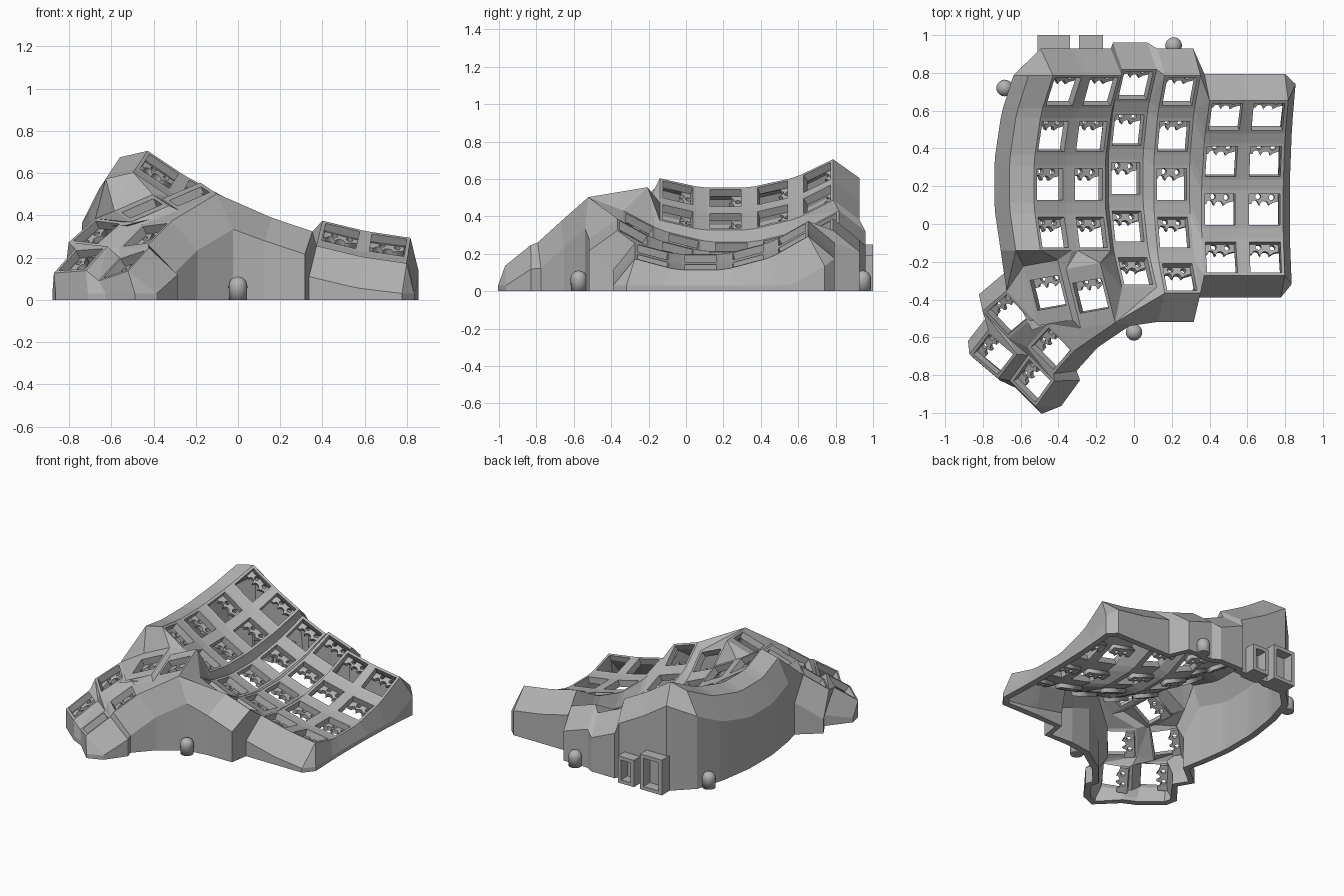
import bpy, bmesh, math
from mathutils import Matrix, Vector

cube = bpy.data.objects.get("Cube")
if cube:
    bpy.data.objects.remove(cube)

mat = bpy.data.materials.new("matte grey")
GREY = (0.45, 0.45, 0.45, 1)
mat.diffuse_color = GREY
mat.use_nodes = True
mat.node_tree.nodes["Principled BSDF"].inputs["Base Color"].default_value = GREY

T = Matrix.Translation
HOLE, HALF, LONG, THICK = 0.083, 0.1, 0.165, 0.045
REACH, DROP = 0.062, 0.175


def rot(deg, axis):
    return Matrix.Rotation(math.radians(deg), 4, axis)


def make_object(name, bm):
    mesh = bpy.data.meshes.new(name)
    bm.to_mesh(mesh)
    bm.free()
    mesh.materials.append(mat)
    obj = bpy.data.objects.new(name, mesh)
    bpy.context.collection.objects.link(obj)
    return obj


# Key positions: a bowl of columns, tilted sideways
def finger_frame(col, row, row_radius=0.98, col_radius=2.75):
    shift = (0, 0, 0)
    if col == 2:
        shift = (0, 0.032, -0.05)
    elif col >= 4:
        shift = (0, -0.133, 0.062)
    return (T((-0.024, 0.21, 0.27)) @ rot(23.5, 'Y') @ T(shift)
            @ T((0, 0, col_radius)) @ rot(5 * (2 - col), 'Y') @ T((0, 0, -col_radius))
            @ T((0, 0, row_radius)) @ rot(15 * (2 - row), 'X') @ T((0, 0, -row_radius)))


def thumb_frame(x, y, z, rx, ry, rz):
    return T((x, y, z)) @ rot(rz, 'Z') @ rot(ry, 'Y') @ rot(rx, 'X')


ROWS = [4, 4, 5, 5, 4, 4]
frames = {(c, r): finger_frame(c, r) for c in range(6) for r in range(ROWS[c])}
frames["R"] = thumb_frame(-0.23, -0.38, 0.49, 10, -23, 10)      # upper pair
frames["L"] = thumb_frame(-0.455, -0.365, 0.433, 10, -23, 10)
frames["MR"] = thumb_frame(-0.44, -0.66, 0.308, -6, -34, 48)    # middle pair
frames["ML"] = thumb_frame(-0.67, -0.48, 0.32, 6, -34, 40)
frames["BR"] = thumb_frame(-0.54, -0.83, 0.168, -16, -33, 54)   # lower pair
frames["BL"] = thumb_frame(-0.745, -0.69, 0.19, -4, -35, 52)

CORNERS = {"tl": (-1, 1), "tr": (1, 1), "br": (1, -1), "bl": (-1, -1)}
bm = bmesh.new()
V = {}


def face(*verts):
    unique = list(dict.fromkeys(verts))
    if len(unique) > 2:
        return bm.faces.new(unique)


def pts(key, names):
    return [V[key, n] for n in names.split()]


def strip(verts):
    for tri in zip(verts, verts[1:], verts[2:]):
        face(*tri)


# Square mounting rings
for key, m in frames.items():
    hy = LONG if key in ("R", "L") else HALF
    outer, inner = [], []
    for name, (sx, sy) in CORNERS.items():
        V[key, name] = bm.verts.new(m @ Vector((sx * HALF, sy * hy, 0)))
        outer.append(V[key, name])
        inner.append(bm.verts.new(m @ Vector((sx * HOLE, sy * HOLE, 0))))
    for i in range(4):
        j = (i + 1) % 4
        face(outer[i], outer[j], inner[j], inner[i])


# Webs between neighbouring rings
def side_web(a, b):
    strip(pts(a, "tr br") + pts(b, "tl bl"))


def down_web(a, b):
    strip(pts(a, "bl br") + pts(b, "tl tr"))


def cross_web(a, b, c, d):
    strip([V[a, "br"], V[b, "bl"], V[c, "tr"], V[d, "tl"]])


for c, r in [k for k in frames if isinstance(k, tuple)]:
    right, below, diag = (c + 1, r), (c, r + 1), (c + 1, r + 1)
    if right in frames:
        side_web((c, r), right)
    if below in frames:
        down_web((c, r), below)
    if right in frames and below in frames and diag in frames:
        cross_web((c, r), right, below, diag)
side_web("L", "R")
side_web("BL", "ML")
side_web("BR", "MR")
down_web("BL", "BR")
down_web("ML", "MR")
cross_web("BL", "ML", "BR", "MR")


def chain(text):
    out = []
    for word in text.split():
        key, corner = word.split(".")
        out.append(V[(int(key[0]), int(key[1])) if key.isdigit() else key, corner])
    return out


strip(chain("L.tl ML.tr L.bl ML.br L.br MR.tr R.bl MR.br R.br"))
strip(chain("L.tl 03.bl L.tr 03.br R.tl 13.bl R.tr 13.br"))
strip(chain("24.br 34.bl R.br"))
for fan in ("R.tr 13.br 24.tl", "R.tr 24.tl 24.bl", "R.tr 24.bl R.br", "24.bl R.br 24.br",
            "13.br 23.bl 24.tl", "33.br 43.bl 34.tr", "34.tr 43.bl 34.br"):
    face(*chain(fan))

# Shoulder along the tall side
shoulder = []
inside = []
for r in range(4):
    for name in ("tl", "bl"):
        v = V[(0, r), name]
        inside.append(v)
        shoulder.append(bm.verts.new(v.co + Vector((-0.13, 0, -0.03))))
for i in range(7):
    face(inside[i], inside[i + 1], shoulder[i + 1], shoulder[i])
face(V["L", "tl"], inside[-1], shoulder[-1])
face(V["L", "tl"], V["ML", "tr"], shoulder[-1])

# Outer rim in order: each entry is a top vertex and its wall vertex
rim = []


def add_rim(v, co):
    co.z = max(co.z, 0.03)
    rim.append((v, bm.verts.new(co)))


def wall(key, corner, dx, dy):
    v = V[key, corner]
    add_rim(v, v.co + frames[key].to_3x3() @ Vector((dx * REACH, dy * REACH, -DROP)))


for c in range(6):
    wall((c, 0), "tl", 0, 1)
    wall((c, 0), "tr", 0, 1)
for r in range(4):
    wall((5, r), "tr", 1, 0)
    wall((5, r), "br", 1, 0)
for key in ((5, 3), (4, 3), (3, 4)):
    wall(key, "br", 0, -1.2)
    wall(key, "bl", 0, -1.2)
for key, corner, dx, dy in (("R", "br", 0, -1), ("MR", "br", 0, -1), ("MR", "bl", 0, -1),
                            ("BR", "br", 0, -1), ("BR", "bl", 0, -1), ("BR", "bl", -2, 0),
                            ("BR", "tl", -2, 0), ("BL", "bl", -2, 0), ("BL", "tl", -2, 0),
                            ("BL", "tl", -1, 1), ("BL", "tr", -0.5, 1), ("ML", "tl", -1, 1),
                            ("ML", "tr", -0.6, 1)):
    wall(key, corner, dx, dy)
for v in reversed(shoulder):
    add_rim(v, v.co + Vector((-0.08, 0, -0.16)))

# Walls down to the ground
ground = [bm.verts.new((w.co.x, w.co.y, 0)) for _, w in rim]
for i in range(len(rim)):
    j = (i + 1) % len(rim)
    face(rim[i][0], rim[j][0], rim[j][1], rim[i][1])
    face(rim[i][1], rim[j][1], ground[j], ground[i])

bmesh.ops.recalc_face_normals(bm, faces=bm.faces)
bm.faces.ensure_lookup_table()
if bm.faces[0].normal.z < 0:
    bmesh.ops.reverse_faces(bm, faces=bm.faces)
shell = make_object("case_shell", bm)
solid = shell.modifiers.new("thickness", 'SOLIDIFY')
solid.thickness = THICK
solid.offset = -1

# Socket plate under each opening: scalloped front edge and two pin holes
curve = bpy.data.curves.new("socket_outline", 'CURVE')
curve.dimensions = '2D'
curve.fill_mode = 'BOTH'
curve.extrude = 0.014


def add_outline(points):
    s = curve.splines.new('POLY')
    s.points.add(len(points) - 1)
    for p, (x, y) in zip(s.points, points):
        p.co = (x, y, 0, 1)
    s.use_cyclic_u = True


def arc(cx, cy, radius, start, end, n=8):
    angles = [math.radians(start + (end - start) * i / n) for i in range(n + 1)]
    return [(cx + radius * math.cos(a), cy + radius * math.sin(a)) for a in angles]


add_outline([(-0.09, 0.1), (-0.09, 0.03)] + arc(-0.045, 0.03, 0.018, 180, 0)
            + arc(0.005, 0.02, 0.024, 180, 0) + [(0.05, 0.035), (0.09, 0.045), (0.09, 0.1)])
for hx, hy in ((-0.028, 0.068), (0.045, 0.064)):
    add_outline(arc(hx, hy, 0.015, 0, 330, 11))
helper = bpy.data.objects.new("socket_outline", curve)
bpy.context.collection.objects.link(helper)
bpy.context.view_layer.update()
plate = bpy.data.meshes.new_from_object(helper.evaluated_get(bpy.context.evaluated_depsgraph_get()))
bpy.data.objects.remove(helper)
plate.materials.clear()
plate.materials.append(mat)
for key, m in frames.items():
    socket = bpy.data.objects.new("socket_plate", plate)
    bpy.context.collection.objects.link(socket)
    socket.matrix_world = m @ T((0, 0, -THICK - 0.014))

# Round-topped screw posts
for x, y in ((0, -0.573), (0.21, 0.945), (-0.685, 0.72)):
    bm = bmesh.new()
    bmesh.ops.create_uvsphere(bm, u_segments=20, v_segments=12, radius=0.044)
    for v in bm.verts:
        v.co.z = v.co.z + 0.066 if v.co.z > -0.001 else 0
    bmesh.ops.translate(bm, verts=bm.verts, vec=(x, y, 0))
    post = make_object("screw_post", bm)
    post.data.shade_smooth()

# Port surrounds on the back: open rectangular sleeves
for name, x0, x1, top in (("large_port", -0.51, -0.34, 0.25), ("small_port", -0.29, -0.165, 0.19)):
    bm = bmesh.new()
    loops = []
    for y, inset in ((0.87, 0), (1.0, 0), (1.0, 0.025), (0.87, 0.025)):
        loops.append([bm.verts.new(p) for p in ((x0 + inset, y, inset), (x1 - inset, y, inset),
                                                (x1 - inset, y, top - inset), (x0 + inset, y, top - inset))])
    for a, b in zip(loops, loops[1:] + loops[:1]):
        for i in range(4):
            j = (i + 1) % 4
            bm.faces.new((a[i], a[j], b[j], b[i]))
    bmesh.ops.recalc_face_normals(bm, faces=bm.faces)
    make_object(name, bm)
